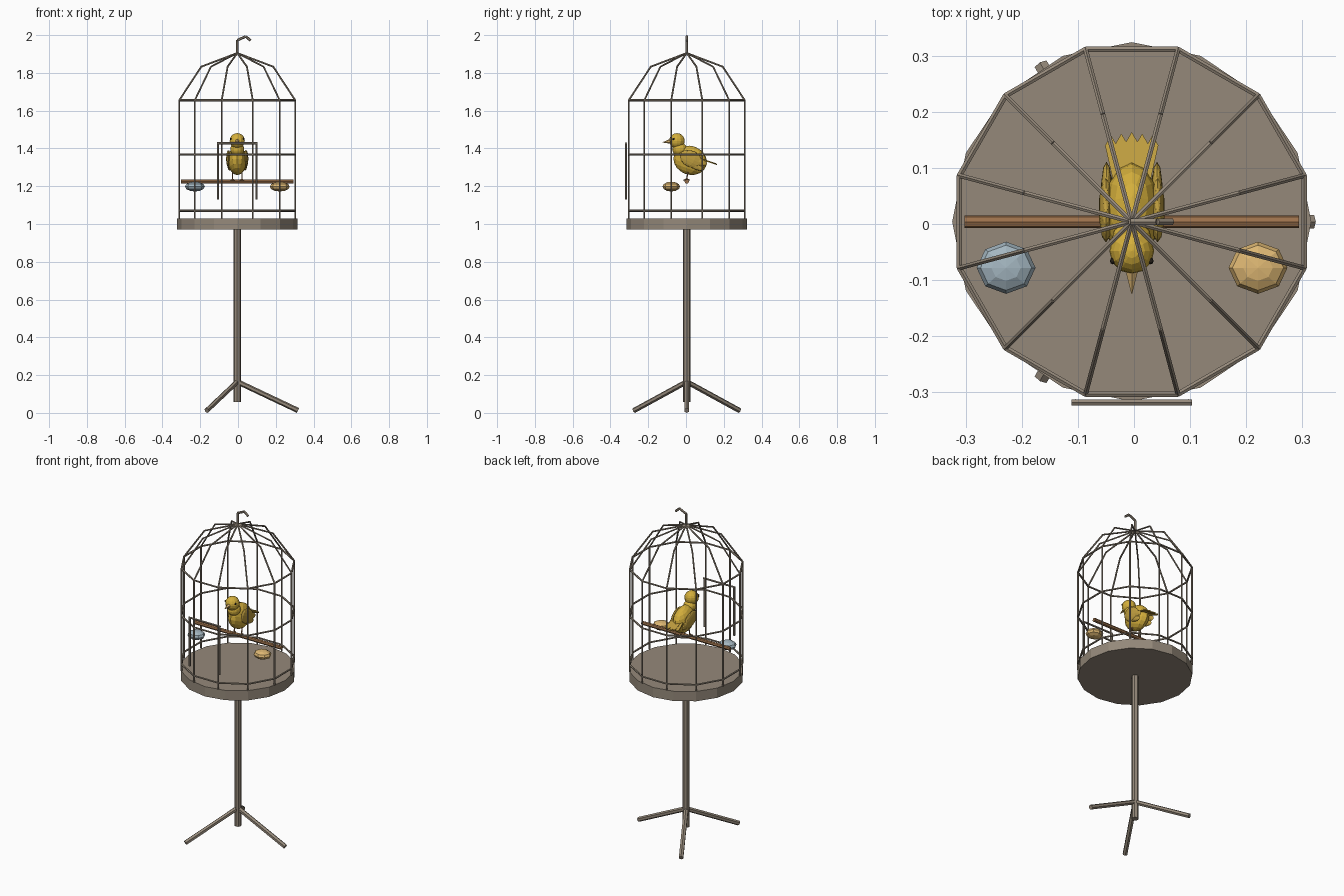
import bpy, bmesh, math
from mathutils import Vector, Matrix

if "Cube" in bpy.data.objects:
    bpy.data.objects.remove(bpy.data.objects["Cube"])


def material(name, rgb):
    m = bpy.data.materials.new(name)
    m.diffuse_color = (*rgb, 1)
    m.use_nodes = True
    m.node_tree.nodes["Principled BSDF"].inputs["Base Color"].default_value = m.diffuse_color
    return m


METAL = material("warm grey metal", (0.30, 0.25, 0.195))
WOOD = material("brown wood", (0.33, 0.165, 0.07))
BLUE = material("pale blue", (0.37, 0.47, 0.53))
TAN = material("tan", (0.72, 0.47, 0.17))
YELLOW = material("bird yellow", (0.66, 0.43, 0.045))
OCHRE = material("feather ochre", (0.52, 0.34, 0.05))
DARK = material("dark eye", (0.02, 0.015, 0.01))


def finish(name, bm, mat):
    bmesh.ops.recalc_face_normals(bm, faces=bm.faces)
    me = bpy.data.meshes.new(name)
    bm.to_mesh(me)
    bm.free()
    me.materials.append(mat)
    ob = bpy.data.objects.new(name, me)
    bpy.context.collection.objects.link(ob)
    # the stand axis sits slightly off the centre of the bounds
    ob.location = (-0.004, 0.004, 0)
    return ob


def rods(name, paths, r, mat, sides=6, r2=None):
    """Straight tubes along every leg of each path."""
    bm = bmesh.new()
    for path in paths:
        for a, b in zip(path, path[1:]):
            a, b = Vector(a), Vector(b)
            d = b - a
            m = Matrix.Translation((a + b) / 2) @ d.to_track_quat('Z', 'Y').to_matrix().to_4x4()
            bmesh.ops.create_cone(bm, cap_ends=True, segments=sides, radius1=r,
                                  radius2=r if r2 is None else r2, depth=d.length, matrix=m)
    return finish(name, bm, mat)


def blobs(name, items, mat, seg=10, rings=8):
    """Ellipsoids given as (centre, half sizes, tilt about x in degrees)."""
    bm = bmesh.new()
    for c, s, tilt in items:
        m = (Matrix.Translation(c) @ Matrix.Rotation(math.radians(tilt), 4, 'X')
             @ Matrix.Diagonal((*s, 1)))
        bmesh.ops.create_uvsphere(bm, u_segments=seg, v_segments=rings, radius=1, matrix=m)
    return finish(name, bm, mat)


def polar(r, deg, z):
    a = math.radians(deg)
    return (r * math.cos(a), r * math.sin(a), z)


# Stand: pole, three legs and the cage floor
rods("pole", [[(0, 0, 0.057), (0, 0, 0.98)]], 0.02, METAL, 8)
rods("tripod_legs", [[(0, 0, 0.165), polar(0.322, a, 0.0127)] for a in (0, 120, 240)], 0.014, METAL)
rods("cage_floor", [[(0, 0, 0.97), (0, 0, 1.03)]], 0.32, METAL, 16)

# Cage: twelve bars bending into a dome, three rings
R = 0.318
angles = [15 + 30 * i for i in range(12)]
rods("cage_bars", [[polar(R, a, 1.03), polar(R, a, 1.655), polar(0.197, a, 1.833), (0, 0, 1.905)]
                   for a in angles], 0.0048, METAL)
for n, z in (("lower_ring", 1.07), ("middle_ring", 1.367), ("upper_ring", 1.655)):
    rods(n, [[polar(R, a, z) for a in angles + [375]]], 0.0055, METAL)
rods("hook", [[(0, 0, 1.9), (0, 0, 1.973), (0.045, 0, 1.993), (0.071, 0, 1.971)]], 0.007, METAL)

# Door frame on the front
rods("door_frame", [[(-0.107, -0.322, 1.427), (0.107, -0.322, 1.427)],
                    [(-0.101, -0.322, 1.427), (-0.101, -0.322, 1.13)],
                    [(0.101, -0.322, 1.427), (0.101, -0.322, 1.13)]], 0.006, METAL)

# Perch and the two cups
rods("perch", [[(-0.298, 0, 1.225), (0.298, 0, 1.225)]], 0.0115, WOOD, 8)
for n, x, mat in (("water_cup", -0.224, BLUE), ("seed_cup", 0.225, TAN)):
    blobs(n, [((x, -0.082, 1.198), (0.0525, 0.0465, 0.026), 0)], mat, 8, 6)

# Bird body and head
blobs("bird_body", [((0, 0.018, 1.337), (0.05, 0.09, 0.076), -20)], YELLOW, 12, 10)
blobs("bird_head", [((0, -0.052, 1.44), (0.04, 0.041, 0.041), 0),
                    ((0, -0.037, 1.395), (0.037, 0.04, 0.035), 0)], YELLOW, 12, 10)
rods("beak", [[(0, -0.085, 1.438), (0, -0.128, 1.432)]], 0.013, TAN, 6, 0.001)
blobs("eyes", [((s * 0.034, -0.07, 1.45), (0.005, 0.006, 0.006), 0) for s in (-1, 1)], DARK, 8, 6)

# Wings: a broad shoulder overlapping longer flight feathers
for s, side in ((-1, "left"), (1, "right")):
    blobs(side + "_wing", [((s * 0.046, 0.022, 1.345), (0.013, 0.062, 0.043), -25),
                           ((s * 0.045, 0.052, 1.333), (0.010, 0.058, 0.022), -18),
                           ((s * 0.042, 0.042, 1.312), (0.010, 0.055, 0.020), -26)], OCHRE)

# Tail: pointed blades side by side
bm = bmesh.new()
for i in range(-2, 3):
    x, tip = i * 0.0185, 0.160 - 0.003 * abs(i)
    outline = [(x * 0.6 - 0.008, 0.06), (x * 0.6 + 0.008, 0.06), (x + 0.0105, tip - 0.018),
               (x, tip), (x - 0.0105, tip - 0.018)]
    lift = 0.002 * (i % 2)
    top = [bm.verts.new((px, py, 1.372 + lift - 0.34 * py)) for px, py in outline]
    face = bm.faces.new(top)
    new = bmesh.ops.extrude_face_region(bm, geom=[face])["geom"]
    bmesh.ops.translate(bm, vec=(0, 0, -0.006),
                        verts=[v for v in new if isinstance(v, bmesh.types.BMVert)])
finish("tail_feathers", bm, OCHRE)

# Legs and toes gripping the perch
paths = []
for s in (-1, 1):
    x = s * 0.025
    paths.append([(x, 0.008, 1.28), (x, 0, 1.238)])
    for dx in (-0.009, 0, 0.009):
        paths.append([(x, 0, 1.239), (x + dx, -0.016, 1.231)])
    paths.append([(x, 0, 1.239), (x, 0.015, 1.231)])
rods("bird_feet", paths, 0.0035, WOOD, 5)
